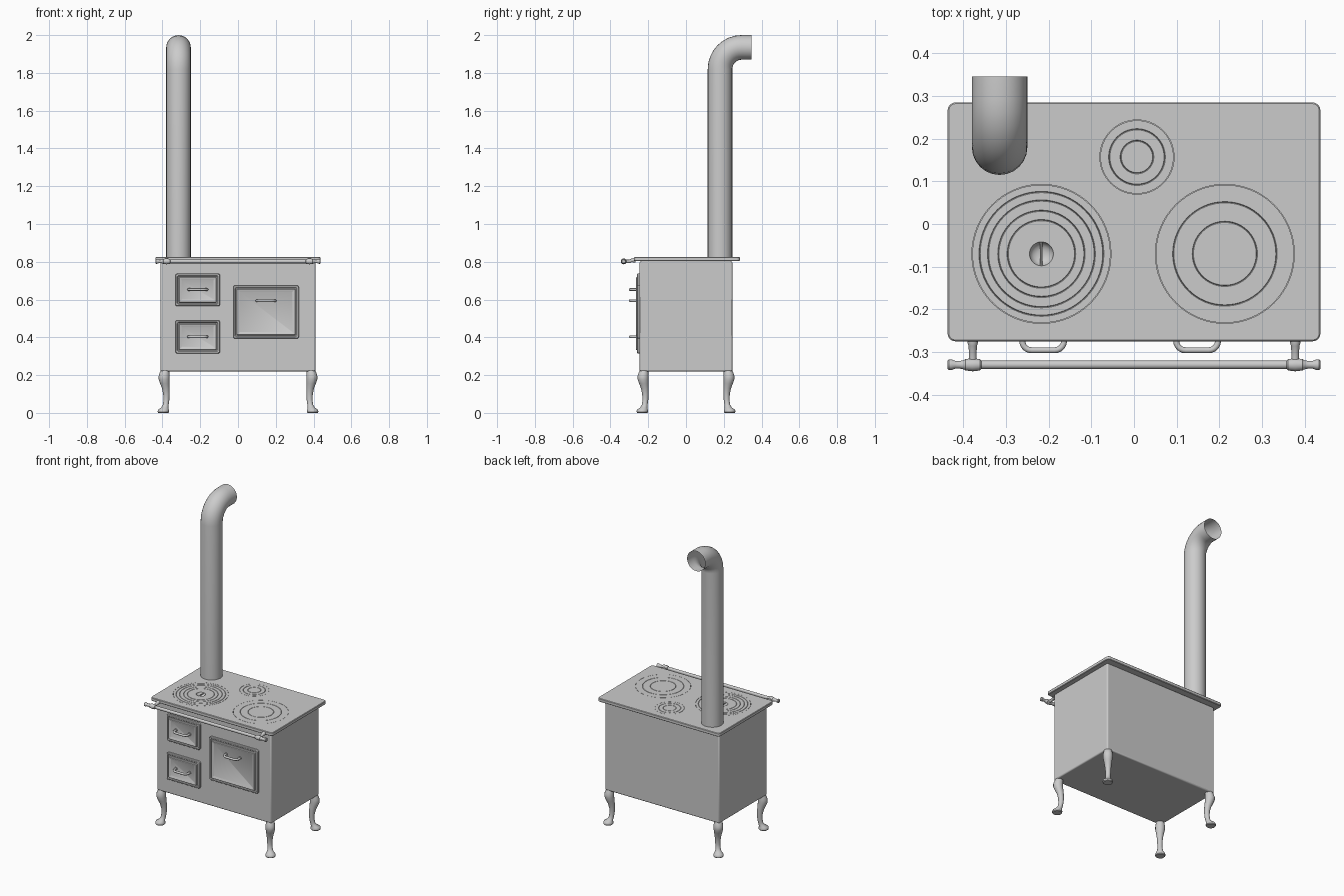
import bpy, bmesh, math
from mathutils import Vector, Quaternion

if "Cube" in bpy.data.objects:
    bpy.data.objects.remove(bpy.data.objects["Cube"])


def skin(name, rings, caps=True):
    """Join equal-length rings of points into one surface."""
    bm = bmesh.new()
    loops = [[bm.verts.new(p) for p in ring] for ring in rings]
    n = len(loops[0])
    for a, b in zip(loops, loops[1:]):
        for i in range(n):
            j = (i + 1) % n
            bm.faces.new((a[i], a[j], b[j], b[i]))
    if caps:
        bm.faces.new(loops[0][::-1])
        bm.faces.new(loops[-1])
    bmesh.ops.recalc_face_normals(bm, faces=bm.faces)
    mesh = bpy.data.meshes.new(name)
    bm.to_mesh(mesh)
    bm.free()
    ob = bpy.data.objects.new(name, mesh)
    bpy.context.collection.objects.link(ob)
    return ob


def sweep(name, pts, radii, sides=16, axis=None, caps=True):
    """Round tube along points; a fixed axis makes it a lathe."""
    pts = [Vector(p) for p in pts]
    prev, q, rings = Vector((0, 0, 1)), Quaternion(), []
    for k, p in enumerate(pts):
        t = Vector(axis) if axis else pts[min(k + 1, len(pts) - 1)] - pts[max(k - 1, 0)]
        t.normalize()
        q = prev.rotation_difference(t) @ q
        prev = t
        r = radii[k] if isinstance(radii, list) else radii
        ang = [2 * math.pi * i / sides for i in range(sides)]
        rings.append([p + q @ Vector((r * math.cos(a), r * math.sin(a), 0)) for a in ang])
    return skin(name, rings, caps)


def rounded_rect(x0, x1, y0, y1, r, seg=4):
    out = []
    for cx, cy, start in ((x1 - r, y1 - r, 0), (x0 + r, y1 - r, 90),
                          (x0 + r, y0 + r, 180), (x1 - r, y0 + r, 270)):
        for i in range(seg + 1):
            a = math.radians(start + 90 * i / seg)
            out.append((cx + r * math.cos(a), cy + r * math.sin(a)))
    return out


def arc(c, u, v, r, n):
    """Quarter arc from c+u*r to c+v*r."""
    c, u, v = Vector(c), Vector(u), Vector(v)
    return [c + r * (u * math.cos(math.pi / 2 * i / n) + v * math.sin(math.pi / 2 * i / n))
            for i in range(n + 1)]


# Oven body
bpy.ops.mesh.primitive_cube_add(size=1, location=(0, 0, 0.5115))
body = bpy.context.object
body.name = "oven_body"
body.scale = (0.82, 0.49, 0.583)
bpy.ops.object.transform_apply(location=True, scale=True)
bev = body.modifiers.new("bevel", "BEVEL")
bev.width, bev.segments = 0.008, 3

# Cooking plate with rounded corners
plate = skin("cooking_plate", [
    [(x, y, z) for x, y in rounded_rect(-0.437 + i, 0.437 - i, -0.275 + i, 0.285 - i, 0.018 - i)]
    for i, z in ((0.003, 0.803), (0, 0.806), (0, 0.822), (0.003, 0.825))])

# Burner lids set into holes: name, x, y, outer radius, groove radii
burners = (("left", -0.217, -0.07, 0.163, (0.145, 0.125, 0.101, 0.079)),
           ("right", 0.213, -0.07, 0.163, (0.121, 0.075)),
           ("rear", 0.007, 0.157, 0.087, (0.065, 0.038)))
cutters = []
for name, x, y, R, grooves in burners:
    cut = sweep(name + "_cutter", [(x, y, 0.79), (x, y, 0.84)], R, 64)
    mod = plate.modifiers.new(name, "BOOLEAN")
    mod.operation, mod.object, mod.solver = "DIFFERENCE", cut, "EXACT"
    cut.hide_render = True
    cutters.append(cut)
    prof = [(R - 0.0012, 0.804), (R - 0.0012, 0.825)]
    for g in grooves:
        prof += [(g + 0.0015, 0.825), (g, 0.822), (g - 0.0015, 0.825)]
    if name == "left":
        prof += [(0.028, 0.825), (0.026, 0.817), (0.019, 0.809), (0.009, 0.8055)]
    sweep(name + "_burner_lid", [(x, y, z) for r, z in prof], [r for r, z in prof], 64, (0, 0, 1))
bpy.context.view_layer.objects.active = plate
for mod in list(plate.modifiers):
    bpy.ops.object.modifier_apply(modifier=mod.name)
for cut in cutters:
    bpy.data.objects.remove(cut)

# Lifting bar across the left lid's cup
sweep("lid_lifting_bar", [(-0.217, -0.097, 0.82), (-0.217, -0.043, 0.82)], 0.003, 8)

# Flue pipe with an elbow to the back, open at its end
path = [(-0.315, 0.18, 0.815)] + arc((-0.315, 0.295, 1.82), (0, -1, 0), (0, 0, 1), 0.115, 8)
path.append((-0.315, 0.346, 1.935))
sweep("flue_pipe", path, 0.065, 24, caps=False)

# Doors with moulded frames, each with a bow handle
doors = (("upper_fire_door", -0.332, -0.095, 0.565, 0.737, -0.213, 0.653),
         ("lower_ash_door", -0.332, -0.095, 0.315, 0.490, -0.213, 0.403),
         ("oven_door", -0.025, 0.322, 0.393, 0.675, 0.148, 0.594))
frame = ((0, -0.240), (0, -0.255), (0.003, -0.259), (0.010, -0.259), (0.014, -0.254),
         (0.018, -0.254), (0.018, -0.262), (0.021, -0.266), (0.027, -0.266), (0.034, -0.261))
for name, x0, x1, z0, z1, hx, hz in doors:
    skin(name, [[(x, y, z) for x, z in rounded_rect(x0 + i, x1 - i, z0 + i, z1 - i,
                                                    max(0.010 - i * 0.25, 0.003))]
                for i, y in frame])
    w, r, front = 0.049, 0.022, -0.296
    path = [(hx - w, -0.258, hz)]
    path += arc((hx - w + r, front + r, hz), (-1, 0, 0), (0, -1, 0), r, 6)
    path += arc((hx + w - r, front + r, hz), (0, -1, 0), (1, 0, 0), r, 6)
    path.append((hx + w, -0.258, hz))
    sweep(name + "_handle", path, 0.007, 12)
    for s in (-1, 1):
        sweep(name + "_handle_foot", [(hx + s * w, -0.258, hz), (hx + s * w, -0.266, hz)], 0.010, 12)

# Towel rail: bar, turned end knobs and brackets
ry, rz = -0.33, 0.802
sweep("towel_rail", [(-0.37, ry, rz), (0.37, ry, rz)], 0.010)
knob = ((0.358, 0.010), (0.361, 0.013), (0.367, 0.014), (0.378, 0.0155), (0.390, 0.014),
        (0.395, 0.014), (0.398, 0.011), (0.408, 0.009), (0.419, 0.009), (0.428, 0.0125),
        (0.434, 0.0125), (0.437, 0.009))
stem = ((-0.268, 0.013), (-0.277, 0.0125), (-0.286, 0.010), (-0.300, 0.009), (-0.33, 0.009))
for s, side in ((-1, "left"), (1, "right")):
    sweep(side + "_rail_knob", [(s * x, ry, rz) for x, r in knob], [r for x, r in knob])
    sweep(side + "_rail_bracket", [(s * 0.378, y, 0.808 if y > -0.29 else rz) for y, r in stem],
          [r for y, r in stem], 16, (0, -1, 0))

# Curved legs leaning out along the corner diagonals: offset, height, radius
leg = ((0.000, 0.228, 0.022), (0.003, 0.212, 0.026), (0.005, 0.195, 0.029), (0.005, 0.178, 0.029),
       (0.001, 0.155, 0.025), (-0.004, 0.130, 0.0205), (-0.007, 0.100, 0.017), (-0.007, 0.070, 0.0155),
       (-0.004, 0.045, 0.015), (0.002, 0.028, 0.019), (0.008, 0.019, 0.027), (0.009, 0.011, 0.030),
       (0.009, 0.004, 0.030), (0.009, 0.000, 0.027))
for sx, xn in ((-1, "left"), (1, "right")):
    for sy, yn in ((-1, "front"), (1, "back")):
        sweep(f"{yn}_{xn}_leg", [(sx * (0.386 + o), sy * (0.222 + o), z) for o, z, r in leg],
              [r for o, z, r in leg], 16, (0, 0, 1))

# Smooth round parts, keep hard edges
bpy.ops.object.select_all(action="SELECT")
bpy.context.view_layer.objects.active = body
bpy.ops.object.shade_smooth_by_angle(angle=math.radians(35))
